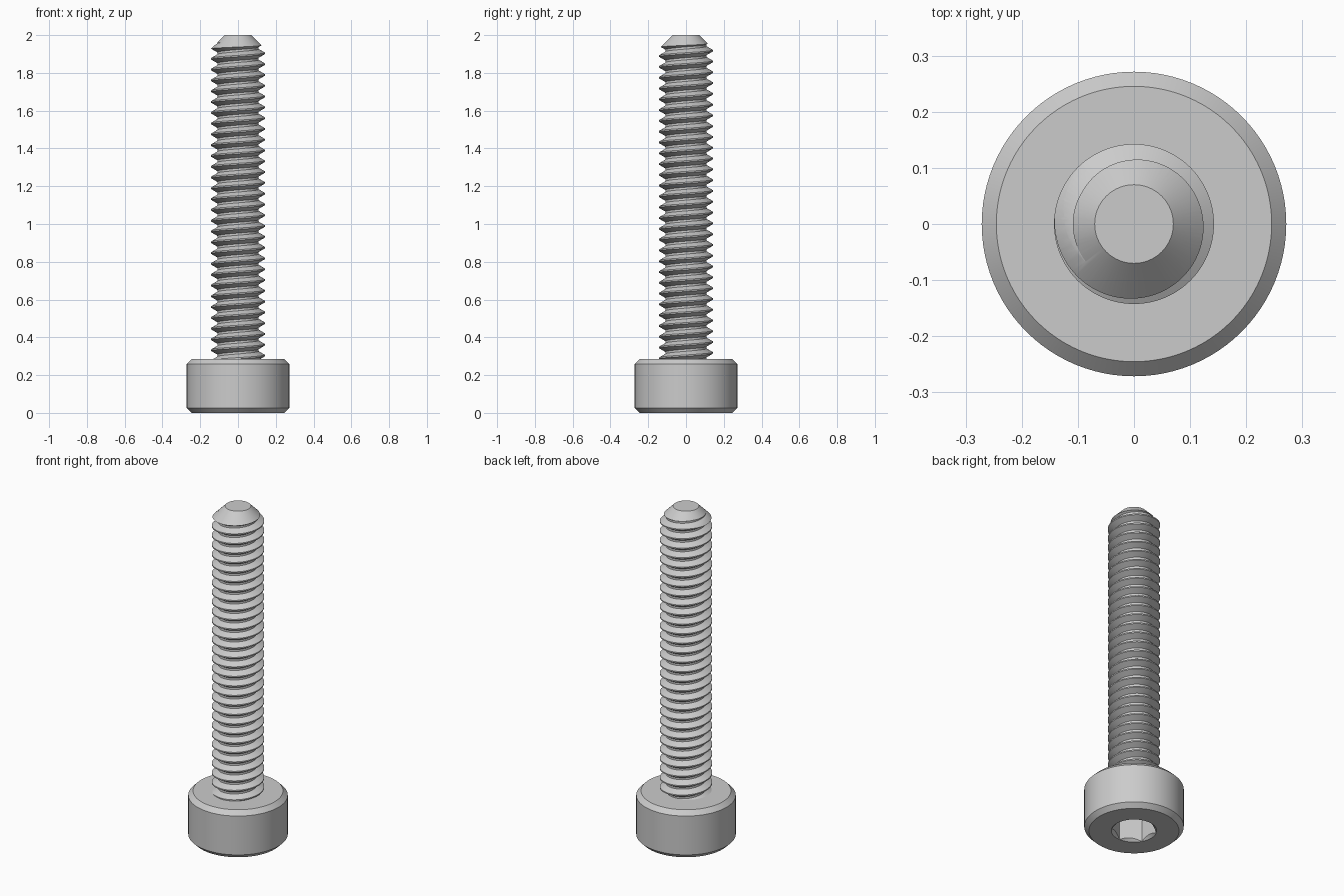
import bpy, bmesh, math

cube = bpy.data.objects.get("Cube")
if cube:
    bpy.data.objects.remove(cube, do_unlink=True)

# Sizes
HEAD_R, HEAD_H, CHAMFER = 0.2714, 0.2857, 0.026
MAJOR_R, MINOR_R, PITCH = 0.1425, 0.109, 0.4 / 7
TIP_R, TOP = 0.07, 2.0
SEGMENTS = 96

steel = bpy.data.materials.new("grey_steel")
steel.use_nodes = True
steel.diffuse_color = (0.6, 0.6, 0.6, 1)
steel.node_tree.nodes["Principled BSDF"].inputs["Base Color"].default_value = (0.6, 0.6, 0.6, 1)


def add_object(name, bm):
    bmesh.ops.recalc_face_normals(bm, faces=bm.faces[:])
    mesh = bpy.data.meshes.new(name)
    bm.to_mesh(mesh)
    bm.free()
    mesh.materials.append(steel)
    obj = bpy.data.objects.new(name, mesh)
    bpy.context.scene.collection.objects.link(obj)
    return obj


def lathe(name, profile, segments=SEGMENTS, start=0.0):
    """Solid of revolution from (radius, height) points."""
    bm = bmesh.new()
    rings = []
    for r, z in profile:
        angles = [start + math.tau * i / segments for i in range(segments)]
        rings.append([bm.verts.new((r * math.cos(a), r * math.sin(a), z)) for a in angles])
    for low, high in zip(rings, rings[1:]):
        for i in range(segments):
            j = (i + 1) % segments
            bm.faces.new((low[i], low[j], high[j], high[i]))
    bm.faces.new(rings[0][::-1])
    bm.faces.new(rings[-1])
    return add_object(name, bm)


def helix_thread(name, z0, turns):
    """Closed right-hand thread with a flat crest and a flat root."""
    crest = PITCH / 8
    flank = (MAJOR_R - MINOR_R) * math.tan(math.radians(30))
    section = [(MAJOR_R, -crest / 2), (MAJOR_R, crest / 2),
               (MINOR_R, crest / 2 + flank), (MINOR_R, PITCH - crest / 2 - flank)]
    n, rows = len(section), len(section) * turns
    bm = bmesh.new()
    cols = []
    for i in range(SEGMENTS):
        a = math.tau * i / SEGMENTS
        col = []
        for k in range(rows + 1):
            r, dz = section[k % n]
            z = z0 + PITCH * (k // n + i / SEGMENTS) + dz
            col.append(bm.verts.new((r * math.cos(a), r * math.sin(a), z)))
        cols.append(col)
    for i in range(SEGMENTS):
        j = (i + 1) % SEGMENTS
        shift = n if j == 0 else 0      # last column meets the next turn
        for k in range(rows - shift):
            bm.faces.new((cols[i][k], cols[j][k + shift],
                          cols[j][k + 1 + shift], cols[i][k + 1]))
    # Close both ends with fans
    rim = [e for e in bm.edges if e.is_boundary]
    bottom = bm.verts.new((0, 0, z0 + PITCH / 2))
    top = bm.verts.new((0, 0, z0 + PITCH * (turns + 0.5)))
    middle = z0 + PITCH * turns / 2
    for e in rim:
        a, b = e.verts
        bm.faces.new((a, b, bottom if a.co.z < middle else top))
    return add_object(name, bm)


def cut(obj, cutter, operation):
    mod = obj.modifiers.new("cut", 'BOOLEAN')
    mod.operation, mod.solver, mod.object = operation, 'EXACT', cutter
    bpy.context.view_layer.objects.active = obj
    bpy.ops.object.modifier_apply(modifier=mod.name)
    bpy.data.objects.remove(cutter, do_unlink=True)


# Cylindrical head, chamfered at both rims
head = lathe("head", [(HEAD_R - CHAMFER, 0), (HEAD_R, CHAMFER),
                      (HEAD_R, HEAD_H - CHAMFER), (HEAD_R - CHAMFER, HEAD_H)])

# Hexagonal socket with a countersunk mouth
socket_r = 0.75 / 7 / math.cos(math.pi / 6)
cut(head, lathe("socket_cutter", [(socket_r, -0.05), (socket_r, 1 / 7)], 6, math.pi / 2), 'DIFFERENCE')
cut(head, lathe("mouth_cutter", [(socket_r + 0.05, -0.05), (socket_r - 0.03, 0.03)]), 'DIFFERENCE')

# Threaded shank, trimmed to a conical tip
shank = helix_thread("threaded_shank", 1.932 - 30.5 * PITCH, 33)
cut(shank, lathe("tip_cutter", [(0.16, HEAD_H - 0.015), (0.16, TOP - 0.16 + TIP_R), (TIP_R, TOP)]), 'INTERSECT')

# Smooth round surfaces, crisp edges
for obj in (head, shank):
    bpy.ops.object.select_all(action='DESELECT')
    obj.select_set(True)
    bpy.context.view_layer.objects.active = obj
    bpy.ops.object.shade_smooth_by_angle(angle=math.radians(30))
